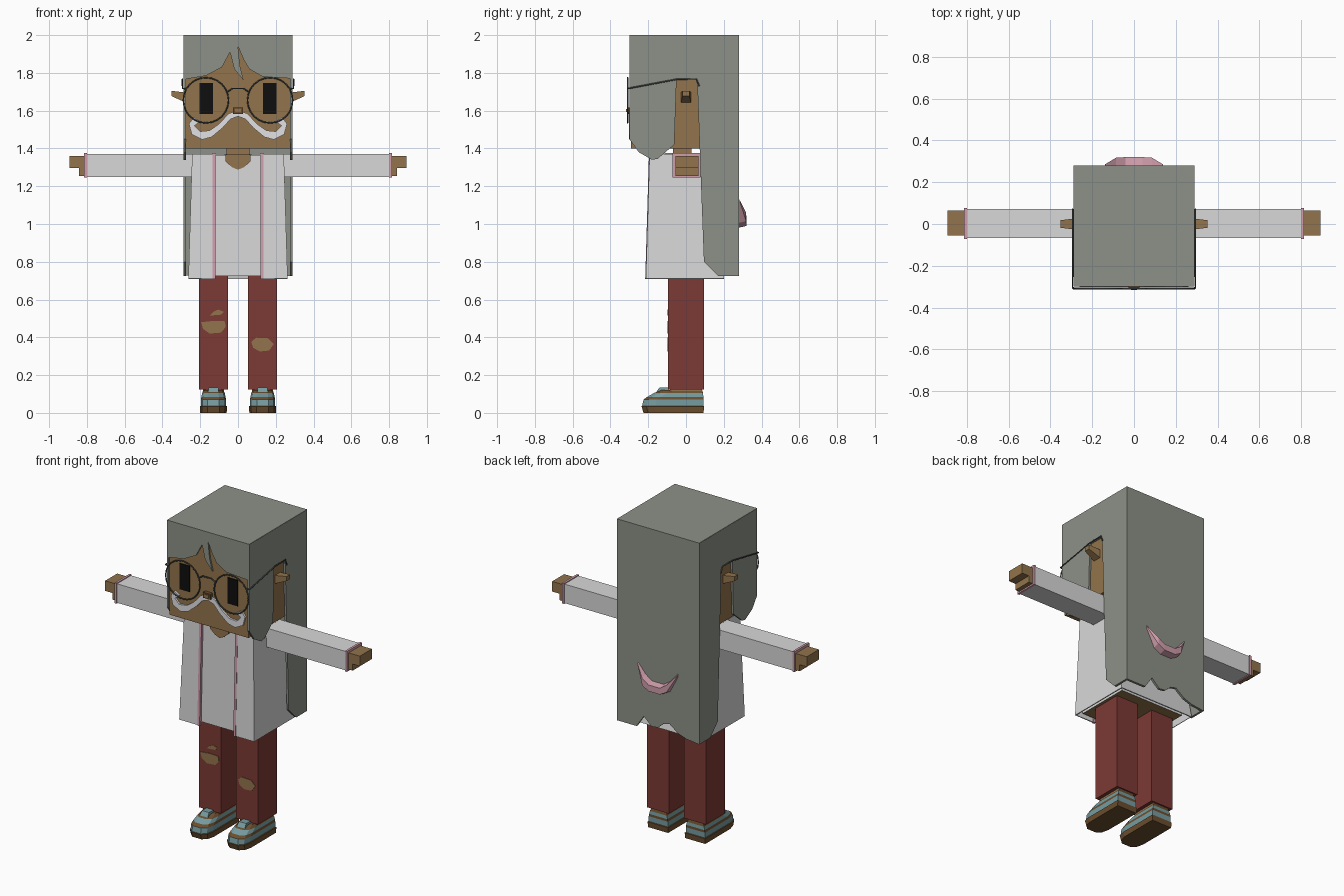
import bpy, bmesh, math

cube = bpy.data.objects.get("Cube")
if cube:
    bpy.data.objects.remove(cube, do_unlink=True)


def material(name, r, g, b):
    lin = [(c / 255 / 12.92) if c < 11 else ((c / 255 + 0.055) / 1.055) ** 2.4 for c in (r, g, b)]
    m = bpy.data.materials.new(name)
    m.use_nodes = True
    m.diffuse_color = (*lin, 1)
    bsdf = m.node_tree.nodes["Principled BSDF"]
    bsdf.inputs["Base Color"].default_value = (*lin, 1)
    bsdf.inputs["Roughness"].default_value = 0.9
    return m


HAIR = material("grey hair", 141, 145, 135)
SKIN = material("tan skin", 146, 116, 76)
WHITE = material("coat white", 216, 216, 216)
MILK = material("moustache white", 226, 226, 230)
PINK = material("pink trim", 208, 158, 172)
RED = material("brick red cloth", 124, 58, 53)
TEAL = material("shoe teal", 118, 156, 160)
BROWN = material("shoe brown", 108, 78, 46)
BLACK = material("eye black", 14, 14, 14)
METAL = material("glasses grey", 78, 84, 80)


def finish(ob, mats, mirror):
    bpy.context.collection.objects.link(ob)
    for m in mats:
        ob.data.materials.append(m)
    if mirror:
        ob.modifiers.new("Mirror", "MIRROR").use_mirror_merge = False
    return ob


def loft(name, rings, mats, bands=None, mirror=False, closed=True):
    """Skin a list of equal rings; bands gives a material index per step."""
    bm = bmesh.new()
    vs = [[bm.verts.new(p) for p in ring] for ring in rings]
    n = len(rings[0])
    for i in range(len(vs) - 1):
        for j in range(n if closed else n - 1):
            k = (j + 1) % n
            f = bm.faces.new((vs[i][j], vs[i][k], vs[i + 1][k], vs[i + 1][j]))
            f.material_index = bands[i] if bands else 0
    if closed:
        bm.faces.new(vs[0]).material_index = bands[0] if bands else 0
        bm.faces.new(vs[-1]).material_index = bands[-1] if bands else 0
    bmesh.ops.recalc_face_normals(bm, faces=bm.faces)
    me = bpy.data.meshes.new(name)
    bm.to_mesh(me)
    bm.free()
    return finish(bpy.data.objects.new(name, me), mats, mirror)


def side_plate(name, yz, x0, x1, mat, mirror=False):
    return loft(name, [[(x, y, z) for y, z in yz] for x in (x0, x1)], [mat], mirror=mirror)


def front_plate(name, xz, y0, y1, mat, mirror=False):
    return loft(name, [[(x, y, z) for x, z in xz] for y in (y0, y1)], [mat], mirror=mirror)


def rect(x0, x1, y0, y1, z):
    return [(x0, y0, z), (x1, y0, z), (x1, y1, z), (x0, y1, z)]


def box(name, x0, x1, y0, y1, z0, z1, mat, mirror=False):
    return loft(name, [rect(x0, x1, y0, y1, z) for z in (z0, z1)], [mat], mirror=mirror)


def tube(name, pts, radius, mat, cyclic=False, mirror=False):
    cu = bpy.data.curves.new(name, "CURVE")
    cu.dimensions = "3D"
    cu.bevel_depth = radius
    cu.bevel_resolution = 1
    cu.use_fill_caps = True
    sp = cu.splines.new("POLY")
    sp.points.add(len(pts) - 1)
    for p, co in zip(sp.points, pts):
        p.co = (*co, 1)
    sp.use_cyclic_u = cyclic
    return finish(bpy.data.objects.new(name, cu), [mat], mirror)


# Head, neck and ears
box("head", -.277, .277, -.29, .27, 1.4, 1.98, SKIN)
box("neck", -.06, .06, -.07, .03, 1.3, 1.41, SKIN)
ear = [[(.27, -.028, 1.64), (.27, .028, 1.64), (.27, .028, 1.695), (.27, -.028, 1.695)],
       [(.352, -.018, 1.677), (.352, .018, 1.677), (.352, .018, 1.705), (.352, -.018, 1.705)]]
loft("ear", ear, [SKIN], mirror=True)

# Hair shell: crown, fringe, long sides with ear opening, ragged back
box("hair_crown", -.288, .288, -.3, .28, 1.96, 2, HAIR)
front_plate("hair_fringe", [
    (-.288, 1.995), (.288, 1.995), (.288, 1.77), (.13, 1.78), (.06, 1.82), (.03, 1.87),
    (0, 1.94), (.01, 1.84), (.03, 1.76), (-.02, 1.82), (-.042, 1.91), (-.085, 1.83),
    (-.17, 1.785), (-.288, 1.765)], -.3, -.288, HAIR)
side_plate("hair_side", [
    (-.3, 1.998), (.28, 1.998), (.28, .725), (.17, .725), (.095, .8), (.08, 1.2), (.06, 1.74),
    (.05, 1.768), (-.05, 1.768), (-.062, 1.42), (-.15, 1.345), (-.18, 1.34), (-.25, 1.38),
    (-.3, 1.45)], .276, .289, HAIR, mirror=True)
front_plate("hair_back", [
    (-.288, 1.995), (.288, 1.995), (.288, .725), (.15, .725), (.1, .8), (.045, .75),
    (0, .755), (-.04, .79), (-.08, .8), (-.14, .755), (-.2, .735), (-.288, .725)],
    .265, .28, HAIR)

# Curved clip on the back of the hair
clip = []
for x, y, low, high in [(-.14, .285, 1.11, 1.135), (-.085, .318, 1.005, 1.07), (-.04, .32, .98, 1.04),
                        (.04, .32, .98, 1.04), (.085, .318, 1.005, 1.07), (.14, .285, 1.11, 1.135)]:
    clip.append([(x, .278, low), (x, y, low + .01), (x, y, high - .01), (x, .278, high)])
loft("hair_clip", clip, [PINK])

# Face
box("eye", .132, .204, -.296, -.289, 1.583, 1.747, BLACK, mirror=True)
box("nose", -.026, .026, -.313, -.289, 1.583, 1.618, BROWN)
box("nose_tip", -.015, .015, -.317, -.31, 1.592, 1.61, SKIN)
front_plate("moustache", [
    (0, 1.6), (.05, 1.585), (.1, 1.53), (.15, 1.495), (.2, 1.49), (.23, 1.52), (.2, 1.545),
    (.235, 1.565), (.26, 1.53), (.245, 1.475), (.19, 1.447), (.14, 1.46), (.08, 1.51),
    (.04, 1.555), (0, 1.57)], -.302, -.289, MILK, mirror=True)

# Round glasses
ring = [(.17 + .12 * math.cos(a), -.309, 1.655 + .12 * math.sin(a))
        for a in (i * math.tau / 24 for i in range(24))]
tube("glasses_rim", ring, .004, METAL, cyclic=True, mirror=True)
tube("glasses_bridge", [(-.055, -.309, 1.7), (-.03, -.309, 1.717), (.03, -.309, 1.717),
                        (.055, -.309, 1.7)], .004, METAL)
tube("glasses_temple", [(.27, -.309, 1.715), (.294, -.305, 1.718), (.294, -.05, 1.766),
                        (.294, .055, 1.768), (.294, .07, 1.73)], .004, METAL, mirror=True)

# Shirt with bare lower face, and neckline
shirt = loft("shirt", [rect(-.225, .225, -.19, .16, .725), rect(-.215, .215, -.178, .06, 1.365)],
             [WHITE, SKIN])
for face in shirt.data.polygons:
    if face.normal.z < -.9:
        face.material_index = 1
front_plate("neckline", [(-.065, 1.368), (.065, 1.368), (.065, 1.33), (.03, 1.3), (0, 1.287),
                         (-.03, 1.3), (-.065, 1.33)], -.187, -.178, SKIN)

# Open flared coat
def coat_ring(w, front, back, z):
    return [(.12, front, z), (w, front, z), (w, back, z), (-w, back, z), (-w, front, z), (-.12, front, z)]


coat = loft("coat", [coat_ring(.26, -.21, .2, .71), coat_ring(.24, -.19, .07, 1.37)], [WHITE], closed=False)
solid = coat.modifiers.new("Thickness", "SOLIDIFY")
solid.thickness = .008
solid.offset = 0
box("coat_shoulder", .07, .24, -.19, .07, 1.362, 1.37, WHITE, mirror=True)
loft("coat_trim", [rect(.118, .134, -.216, -.2, .708), rect(.118, .134, -.196, -.18, 1.373)],
     [PINK], mirror=True)
box("collar_trim", .118, .134, -.19, .07, 1.366, 1.375, PINK, mirror=True)

# Arms and hands
box("sleeve", .225, .805, -.067, .072, 1.25, 1.37, WHITE, mirror=True)
box("cuff", .8, .814, -.072, .077, 1.246, 1.375, PINK, mirror=True)
box("hand", .81, .892, -.055, .065, 1.296, 1.36, SKIN, mirror=True)
box("thumb", .81, .842, -.055, .065, 1.255, 1.298, SKIN, mirror=True)

# Trousers with torn knees
box("trouser_leg", .053, .207, -.095, .095, .125, .735, RED, mirror=True)
front_plate("right_knee_tear", [
    (-.195, .48), (-.13, .487), (-.07, .485), (-.065, .455), (-.09, .425), (-.15, .42), (-.185, .445)],
    -.099, -.094, SKIN)
front_plate("right_thigh_tear", [(-.15, .515), (-.09, .52), (-.075, .535), (-.105, .547), (-.13, .535)],
            -.099, -.094, SKIN)
front_plate("left_knee_tear", [
    (.07, .375), (.095, .398), (.16, .395), (.19, .365), (.165, .33), (.115, .325), (.08, .345)],
    -.099, -.094, SKIN)


# Shoes: stacked bands with a rounded toe
def shoe_ring(z, toe, w, heel):
    half = [(w, heel), (w, toe + .07), (w * .85, toe + .025), (w * .45, toe)]
    pts = half + [(-x, y) for x, y in reversed(half)]
    return [(.13 + x, y, z) for x, y in pts]


layers = [(0, -.225, .07, .093), (.035, -.235, .072, .096), (.037, -.232, .067, .092),
          (.07, -.225, .067, .092), (.085, -.205, .064, .092), (.105, -.17, .06, .09),
          (.122, -.13, .052, .085)]
loft("shoe", [shoe_ring(*s) for s in layers], [BROWN, TEAL], bands=[0, 0, 1, 0, 1, 0], mirror=True)
box("ankle", .075, .185, -.085, .085, .1, .13, SKIN, mirror=True)
loft("shoe_tongue", [rect(.1, .16, -.165, -.1, .1), rect(.105, .155, -.14, -.09, .135)],
     [TEAL], mirror=True)
